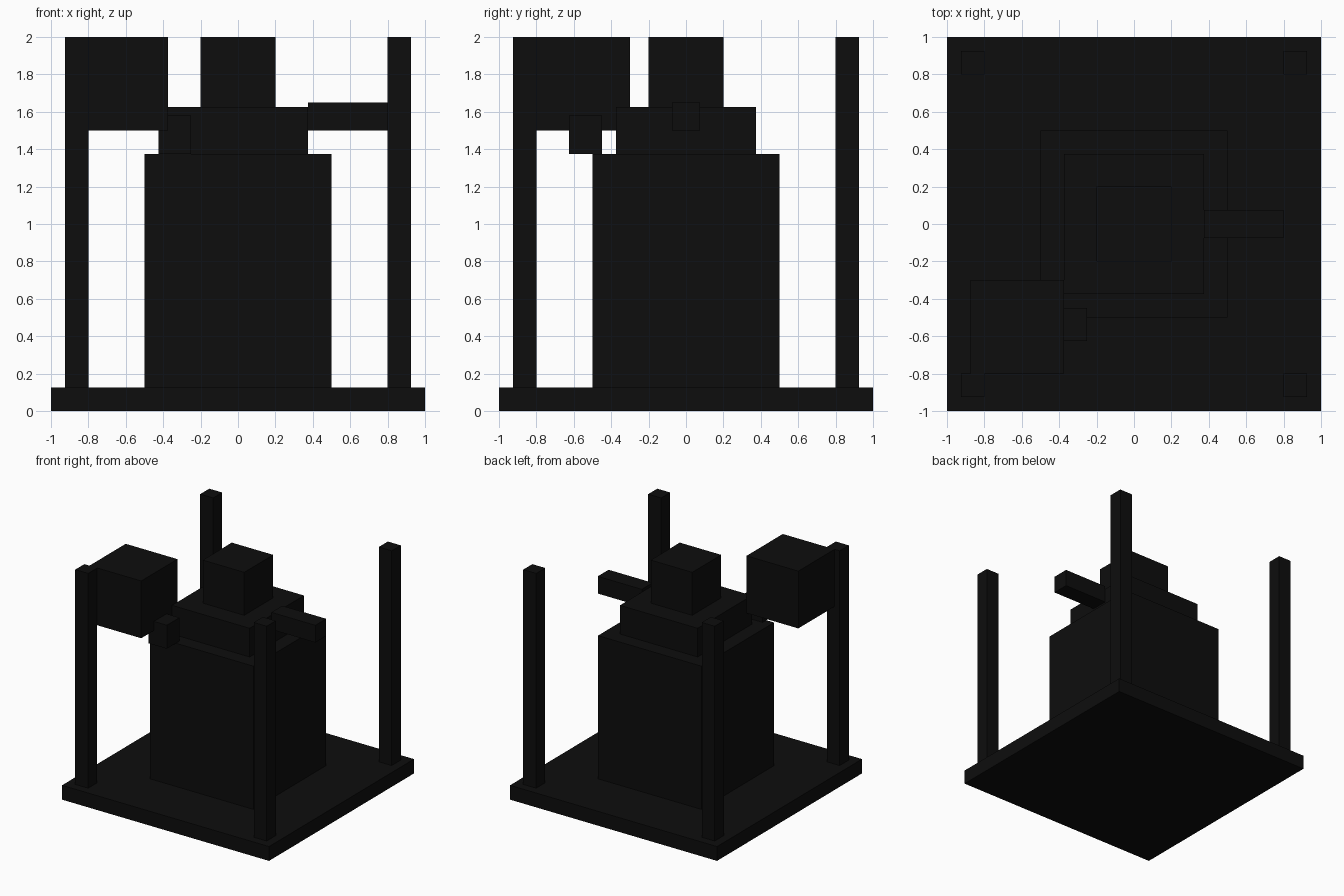
import bpy
import bmesh
from mathutils import Vector

if "Cube" in bpy.data.objects:
    bpy.data.objects.remove(bpy.data.objects["Cube"], do_unlink=True)

BLACK = (0.004, 0.004, 0.004, 1)
black = bpy.data.materials.new("matte_black")
black.use_nodes = True
black.diffuse_color = BLACK
black.node_tree.nodes["Principled BSDF"].inputs["Base Color"].default_value = BLACK


def box(name, size, centre, bottom):
    """Flat-sided block standing at height bottom, centred in plan."""
    bm = bmesh.new()
    bmesh.ops.create_cube(bm, size=1)
    bmesh.ops.scale(bm, vec=size, verts=bm.verts)
    bmesh.ops.translate(bm, vec=Vector((0, 0, size[2] / 2)), verts=bm.verts)
    mesh = bpy.data.meshes.new(name)
    bm.to_mesh(mesh)
    bm.free()
    mesh.materials.append(black)
    obj = bpy.data.objects.new(name, mesh)
    obj.location = (*centre, bottom)
    bpy.context.collection.objects.link(obj)
    return obj


# Base and stepped central tower
base_top, body_top, collar_top = 0.125, 1.375, 1.625
box("base_plate", (2, 2, base_top), (0, 0), 0)
box("main_body", (1, 1, body_top - base_top), (0, 0), base_top)
box("collar", (0.75, 0.75, collar_top - body_top), (0, 0), body_top)
box("top_block", (0.4, 0.4, 2 - collar_top), (0, 0), collar_top)

# Corner posts
for side, x in (("right", -1), ("left", 1)):
    for end, y in (("front", -1), ("back", 1)):
        box(f"{end}_{side}_post", (0.125, 0.125, 2 - base_top),
            (x * 0.8625, y * 0.8625), base_top)

# Side arm reaching out from the collar
box("side_arm", (0.425, 0.15, 0.15), (0.5875, 0), 1.5)

# Raised corner box and the small block beside it
box("corner_box", (0.5, 0.5, 0.5), (-0.625, -0.55), 1.5)
box("small_block", (0.175, 0.175, 0.205), (-0.3375, -0.5375), body_top)
